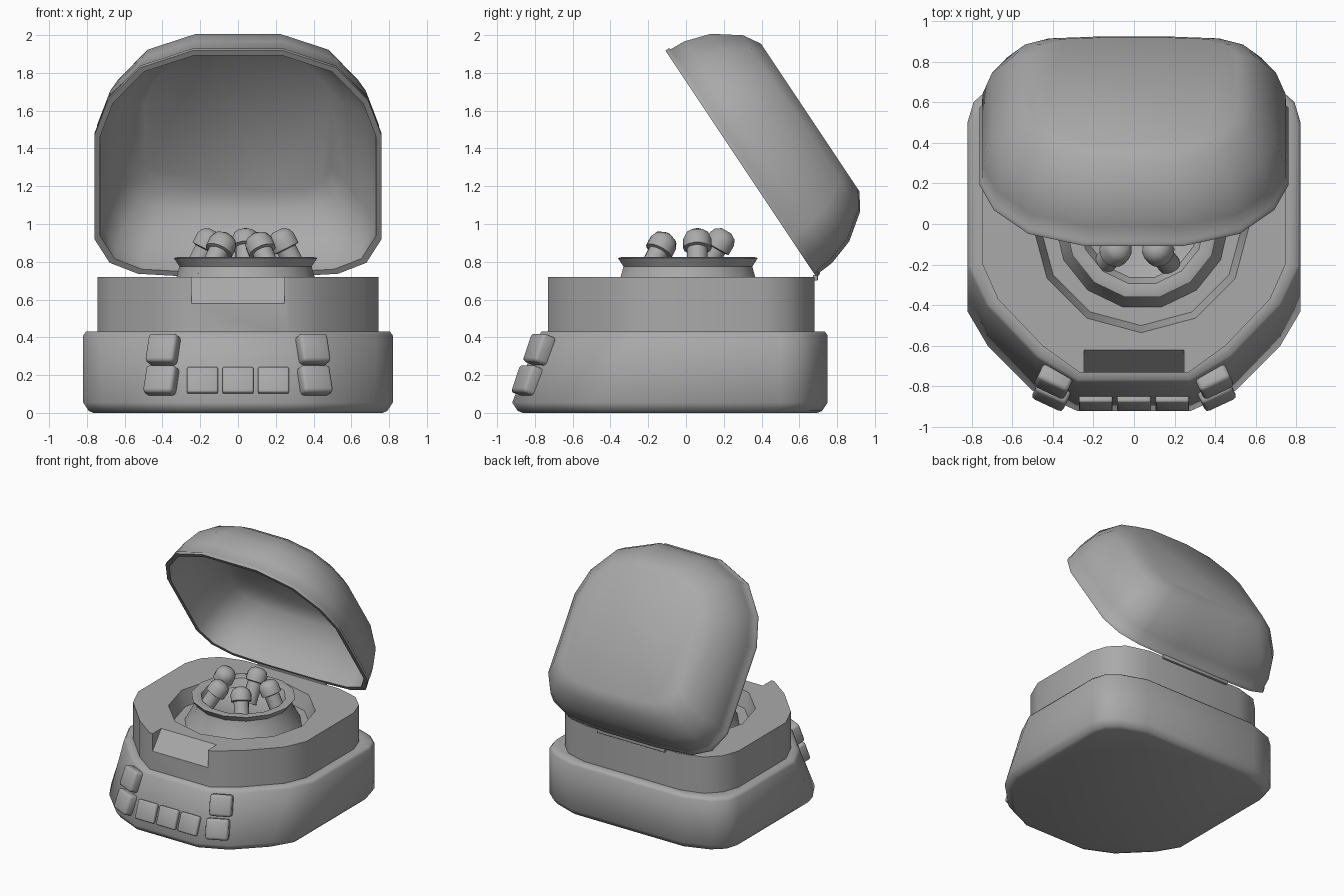
import bpy, bmesh, math
from mathutils import Vector, Matrix

old = bpy.data.objects.get("Cube")
if old:
    bpy.data.objects.remove(old, do_unlink=True)

grey = bpy.data.materials.new("plain_grey")
grey.use_nodes = True
colour = (0.4, 0.4, 0.4, 1)
grey.diffuse_color = colour
grey.node_tree.nodes["Principled BSDF"].inputs["Base Color"].default_value = colour


def finish(name, bm, angle=50):
    """Turn a bmesh into a shaded, coloured object."""
    bmesh.ops.recalc_face_normals(bm, faces=bm.faces)
    mesh = bpy.data.meshes.new(name)
    bm.to_mesh(mesh)
    bm.free()
    mesh.materials.append(grey)
    ob = bpy.data.objects.new(name, mesh)
    bpy.context.collection.objects.link(ob)
    shade(ob, angle)
    return ob


def shade(ob, angle):
    bpy.ops.object.select_all(action='DESELECT')
    ob.select_set(True)
    bpy.context.view_layer.objects.active = ob
    bpy.ops.object.shade_smooth_by_angle(angle=math.radians(angle))


def loft(name, rings, angle=50):
    """Skin equal-sized closed rings and cap both ends."""
    bm = bmesh.new()
    loops = [[bm.verts.new(p) for p in ring] for ring in rings]
    n = len(loops[0])
    for a, b in zip(loops, loops[1:]):
        for i in range(n):
            j = (i + 1) % n
            bm.faces.new((a[i], a[j], b[j], b[i]))
    bm.faces.new(loops[0])
    bm.faces.new(loops[-1])
    return finish(name, bm, angle)


def mirrored(half):
    """Complete an outline given for the +x side."""
    return half + [(-x, y) for x, y in reversed(half)]


def inset(half, d, z):
    """Shrink an outline towards the centre of its bounds by d."""
    ys = [y for x, y in half]
    mid, hy = (max(ys) + min(ys)) / 2, (max(ys) - min(ys)) / 2
    hx = max(x for x, y in half)
    return [(x * (1 - d / hx), mid + (y - mid) * (1 - d / hy), z)
            for x, y in mirrored(half)]


def lathe(name, profile, sides, centre):
    rings = [[(centre[0] + r * math.cos(math.tau * i / sides),
               centre[1] + r * math.sin(math.tau * i / sides), z)
              for i in range(sides)] for r, z in profile]
    return loft(name, rings, 40)


def cut(ob, cutter):
    cutter.hide_render = True
    mod = ob.modifiers.new("cut", 'BOOLEAN')
    mod.object = cutter
    mod.solver = 'EXACT'
    bpy.context.view_layer.objects.active = ob
    bpy.ops.object.modifier_apply(modifier=mod.name)
    bpy.data.objects.remove(cutter, do_unlink=True)


# Lower base, with a raked front
back = [(0.5, 0.75), (0.7, 0.68), (0.79, 0.6), (0.82, 0.5)]
foot = back + [(0.82, -0.43), (0.72, -0.6), (0.5, -0.82), (0.28, -0.92)]
rim = back + [(0.82, -0.21), (0.73, -0.4), (0.48, -0.66), (0.28, -0.78)]
loft("lower_base", [inset(foot, 0.055, 0), inset(foot, 0.03, 0.01),
                    inset(foot, 0, 0.055), inset(rim, 0, 0.41),
                    inset(rim, 0.015, 0.43), inset(rim, 0.06, 0.43)], 60)

# Upper body with a round well and a sloped notch at the front
upper = [(0.42, 0.68), (0.6, 0.63), (0.7, 0.53), (0.745, 0.4),
         (0.745, -0.2), (0.67, -0.37), (0.45, -0.6), (0.27, -0.73)]
body = loft("upper_body", [inset(upper, 0, 0.41), inset(upper, 0, 0.72)])
cut(body, lathe("well_cutter", [(0.5, 0.6), (0.535, 0.72), (0.55, 0.77)], 12, (0.035, 0)))
notch = [(-0.73, 0.58), (-0.58, 0.771), (-0.8, 0.771), (-0.8, 0.58)]
cut(body, loft("notch_cutter", [[(x, y, z) for y, z in notch] for x in (-0.245, 0.245)]))
shade(body, 40)

# Flared pedestal with a bowl in its top
hub = (0.04, 0.01)
lathe("pedestal", [(0.44, 0.58), (0.365, 0.72), (0.35, 0.775), (0.38, 0.82),
                   (0.36, 0.825), (0.31, 0.815), (0.28, 0.76), (0.15, 0.71)], 14, hub)


def prong(name, base, tip):
    """Stem, collar and domed end between two points."""
    base, tip = Vector(base), Vector(tip)
    axis = tip - base
    length = axis.length
    profile = [(0.055, 0), (0.055, length - 0.06), (0.075, length - 0.055),
               (0.075, length), (0.062, length + 0.03), (0.03, length + 0.05)]
    ob = lathe(name, profile, 14, (0, 0))
    ob.data.transform(Matrix.Translation(base) @ axis.to_track_quat('Z', 'Y').to_matrix().to_4x4())


prong("front_right_prong", (-0.17, -0.22, 0.71), (-0.08, -0.12, 0.9))
prong("front_left_prong", (0.19, -0.22, 0.71), (0.11, -0.12, 0.9))
prong("left_prong", (0.32, 0.06, 0.74), (0.23, 0.06, 0.92))
prong("right_prong", (-0.24, 0.06, 0.74), (-0.15, 0.06, 0.92))
prong("back_prong", (0.04, 0.08, 0.73), (0.04, 0.19, 0.92))

# Open lid: a hollow shell drawn flat, then swung back about the hinge
lid_half = [(0.24, 0.72), (0.52, 0.61), (0.69, 0.4), (0.76, 0.18),
            (0.76, -0.48), (0.68, -0.63), (0.53, -0.7), (0.24, -0.72)]
shell = [(0.27, 0.41), (0.18, 0.36), (0.09, 0.24), (0.035, 0.1), (0.03, 0),
         (0, 0), (0, 0.02), (0.01, 0.03), (0.015, 0.11), (0.06, 0.25),
         (0.16, 0.386), (0.25, 0.441)]
lid = loft("lid", [inset(lid_half, d, v) for d, v in shell])
up, out = Vector((0, -0.555, 0.832)), Vector((0, 0.832, 0.555))
swing = Matrix((Vector((1, 0, 0)), up, out)).transposed().to_4x4()
lid.data.transform(Matrix.Translation(Vector((0, 0.69, 0.72)) + up * 0.72) @ swing)


def block(name, centre, size, tilt=0, yaw=0, bevel=0.01):
    bm = bmesh.new()
    bmesh.ops.create_cube(bm, size=1, matrix=Matrix.Diagonal((*size, 1)))
    bmesh.ops.bevel(bm, geom=bm.edges[:], offset=bevel, segments=2,
                    profile=0.5, affect='EDGES')
    bm.transform(Matrix.Translation(centre) @ Matrix.Rotation(yaw, 4, 'Z')
                 @ Matrix.Rotation(tilt, 4, 'X'))
    return finish(name, bm)


# Hinge bar
block("hinge", (0, 0.685, 0.715), (0.6, 0.025, 0.03), bevel=0.004)

# Front buttons: a row of three and a column of two on each side
rake = -math.radians(20)
for i in (-1, 0, 1):
    block(f"middle_button_{i + 2}", (i * 0.188, -0.877, 0.17), (0.165, 0.05, 0.145), rake)
for side, label in ((1, "left"), (-1, "right")):
    yaw = side * math.radians(25)
    block(f"{label}_lower_button", (side * 0.405, -0.835, 0.17),
          (0.17, 0.09, 0.155), rake, yaw, 0.02)
    block(f"{label}_upper_button", (side * 0.395, -0.775, 0.335),
          (0.165, 0.09, 0.16), rake, yaw, 0.02)
